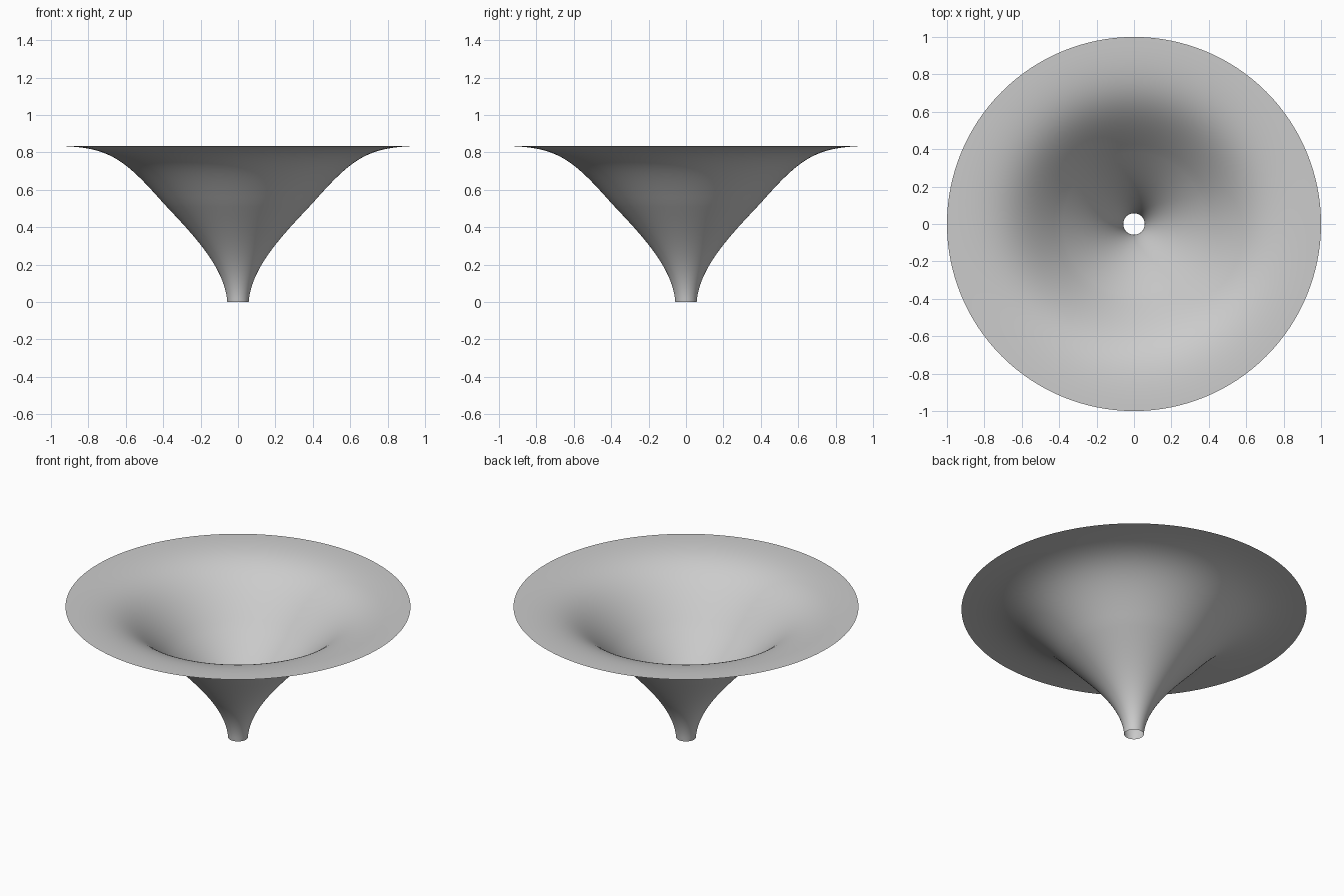
import bpy, bmesh, math
from mathutils import Vector
from mathutils.geometry import interpolate_bezier

cube = bpy.data.objects.get("Cube")
if cube:
    bpy.data.objects.remove(cube, do_unlink=True)

# Plain grey material
grey = bpy.data.materials.new("plain grey")
grey.use_nodes = True
colour = (0.6, 0.6, 0.6, 1)
grey.diffuse_color = colour
grey.node_tree.nodes["Principled BSDF"].inputs["Base Color"].default_value = colour

# Flared profile: narrow throat, straight cone, then a flat rim
throat = [(0.057, 0), (0.07, 0.19), (0.25, 0.37), (0.4, 0.53)]
rim = [(0.4, 0.53), (0.62, 0.78), (0.70, 0.835), (1, 0.835)]


def sample(points, count):
    return interpolate_bezier(*[Vector((x, 0, z)) for x, z in points], count)


profile = sample(throat, 24) + sample(rim, 24)[1:]

# Revolve the profile into a thin open funnel
bm = bmesh.new()
verts = [bm.verts.new(p) for p in profile]
edges = [bm.edges.new(pair) for pair in zip(verts, verts[1:])]
bmesh.ops.spin(bm, geom=verts + edges, cent=(0, 0, 0), axis=(0, 0, 1),
               angle=math.tau, steps=128, use_merge=True)
bmesh.ops.remove_doubles(bm, verts=bm.verts, dist=0.0001)
bmesh.ops.recalc_face_normals(bm, faces=bm.faces)
# The inside of the bowl is the front side of the sheet
if sum(f.normal.z for f in bm.faces) < 0:
    bmesh.ops.reverse_faces(bm, faces=bm.faces)
mesh = bpy.data.meshes.new("funnel")
bm.to_mesh(mesh)
bm.free()
mesh.materials.append(grey)
mesh.shade_smooth()
funnel = bpy.data.objects.new("funnel", mesh)
bpy.context.collection.objects.link(funnel)
